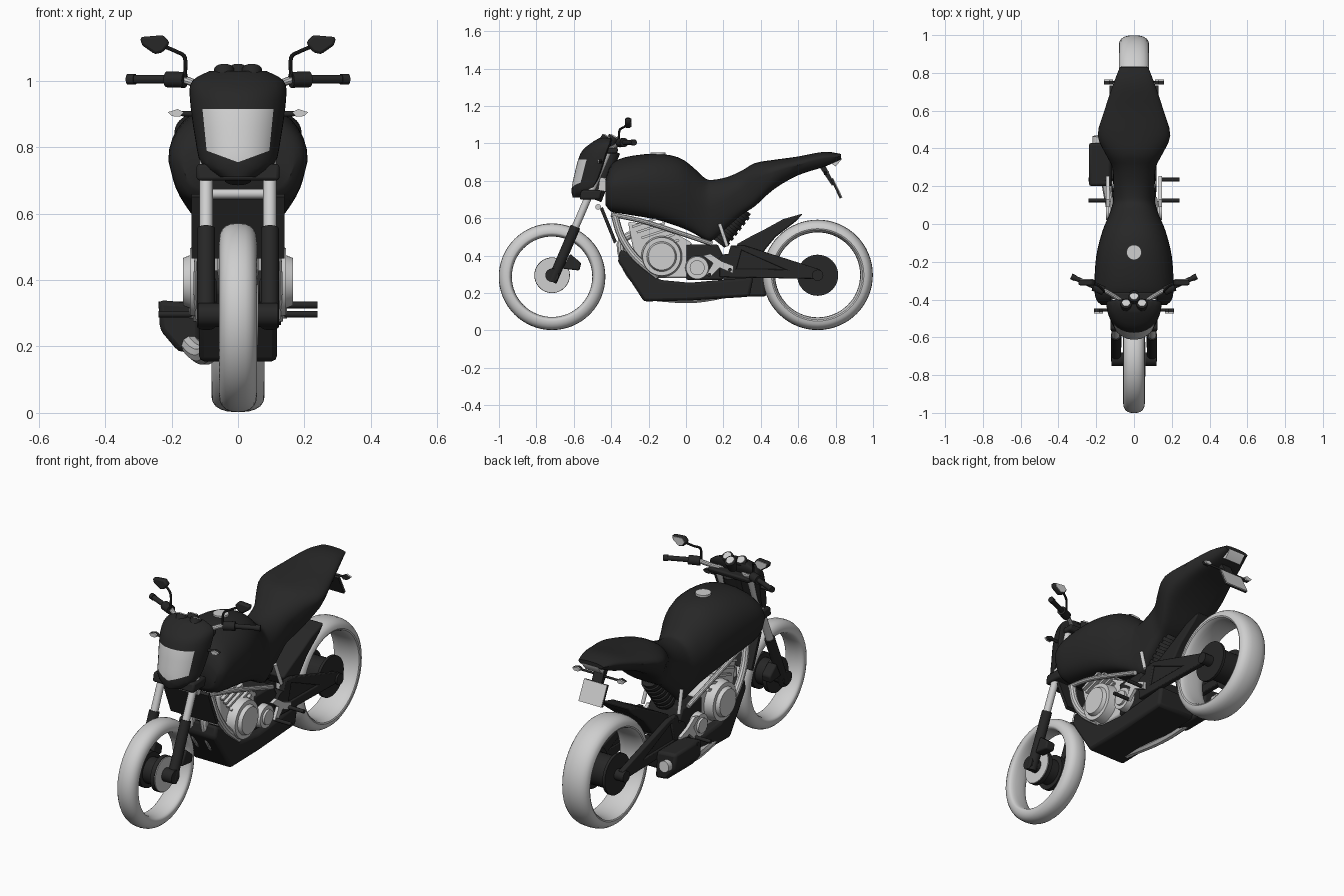
import bpy, bmesh, math
from mathutils import Vector

cube = bpy.data.objects.get("Cube")
if cube:
    bpy.data.objects.remove(cube, do_unlink=True)


def material(name, v):
    m = bpy.data.materials.new(name)
    m.use_nodes = True
    m.diffuse_color = (v, v, v, 1)
    m.node_tree.nodes["Principled BSDF"].inputs["Base Color"].default_value = (v, v, v, 1)
    return m


BLACK = material("black", 0.02)
LIGHT = material("light_grey", 0.62)
parts = []


def add(name, bm, *mats):
    bmesh.ops.recalc_face_normals(bm, faces=bm.faces)
    me = bpy.data.meshes.new(name)
    bm.to_mesh(me)
    bm.free()
    for m in mats:
        me.materials.append(m)
    ob = bpy.data.objects.new(name, me)
    bpy.context.collection.objects.link(ob)
    parts.append(ob)
    return ob


def skin(rings, closed=False):
    """Join rings of points with quads."""
    bm = bmesh.new()
    rows = [[bm.verts.new(p) for p in r] for r in rings]
    n = len(rows[0])
    pairs = list(zip(rows, rows[1:])) + ([(rows[-1], rows[0])] if closed else [])
    for a, b in pairs:
        for i in range(n):
            bm.faces.new((a[i], a[(i + 1) % n], b[(i + 1) % n], b[i]))
    if not closed:
        bm.faces.new(rows[0])
        bm.faces.new(rows[-1])
    return bm


def smooth_rows(rows, steps=3):
    """Catmull-Rom interpolation of section parameters."""
    out = []
    for i in range(len(rows) - 1):
        a, b, c, d = (rows[max(0, min(len(rows) - 1, i + k))] for k in (-1, 0, 1, 2))
        for s in range(steps):
            t = s / steps
            out.append([q + t / 2 * (r - p + t * (2 * p - 5 * q + 4 * r - u + t * (3 * (q - r) + u - p)))
                        for p, q, r, u in zip(a, b, c, d)])
    return out + [list(rows[-1])]


def power(v, e):
    return math.copysign(abs(v) ** e, v)


def angles(n):
    return [2 * math.pi * i / n for i in range(n)]


def cyl(name, p, q, r, mat, r2=None, n=24):
    p, q = Vector(p), Vector(q)
    rot = (q - p).to_track_quat('Z', 'Y')
    ring = lambda o, rad: [o + rot @ Vector((rad * math.cos(a), rad * math.sin(a), 0)) for a in angles(n)]
    return add(name, skin([ring(p, r), ring(q, r if r2 is None else r2)]), mat)


def prism(name, pts, lo, hi, mat, axis='x', bevel=0.0):
    put = (lambda t, p: (t, p[0], p[1])) if axis == 'x' else (lambda t, p: (p[0], t, p[1]))
    ob = add(name, skin([[put(t, p) for p in pts] for t in (lo, hi)]), mat)
    if bevel:
        mod = ob.modifiers.new("bevel", 'BEVEL')
        mod.width, mod.segments = bevel, 2
    return ob


def tube(name, pts, r, mat):
    cu = bpy.data.curves.new(name, 'CURVE')
    cu.dimensions, cu.bevel_depth, cu.bevel_resolution, cu.use_fill_caps = '3D', r, 3, True
    sp = cu.splines.new('POLY')
    pts = smooth_rows(pts, 5)
    sp.points.add(len(pts) - 1)
    for v, p in zip(sp.points, pts):
        v.co = (*p, 1)
    ob = bpy.data.objects.new(name, cu)
    bpy.context.collection.objects.link(ob)
    cu.materials.append(mat)
    bpy.ops.object.select_all(action='DESELECT')
    ob.select_set(True)
    bpy.context.view_layer.objects.active = ob
    bpy.ops.object.convert(target='MESH')
    parts.append(bpy.context.view_layer.objects.active)


def indicator(name, s, x, y, z, facing):
    """Pointed lamp: black shell with a light lens on its facing side."""
    shape = [(-0.024, 0.004), (-0.005, 0.013), (0.024, 0.004), (0.012, -0.008), (-0.012, -0.01)]
    pts = [(s * (x + a), z + b) for a, b in shape]
    prism(name + "_shell", pts, y, y - facing * 0.018, BLACK, 'y')
    prism(name + "_lens", pts, y, y + facing * 0.008, LIGHT, 'y')


# Tyres: rounded tread, flatter inner side
def tyre(name, y, r_out, r_in, w):
    rings = []
    for a in angles(64):
        ring = []
        for b in angles(20):
            c = power(math.cos(b), 0.9)
            rad = r_in + 0.02 + c * (r_out - r_in - 0.02 if c > 0 else 0.02)
            ring.append((w * power(math.sin(b), 0.8), y + rad * math.cos(a), r_out + 0.002 + rad * math.sin(a)))
        rings.append(ring)
    add(name, skin(rings, True), LIGHT)


FY, RY, HUB = -0.716, 0.704, 0.295
tyre("front_tyre", FY, 0.285, 0.215, 0.057)
tyre("rear_tyre", RY, 0.295, 0.227, 0.08)

# Hubs and discs
cyl("front_hub", (-0.055, FY, HUB), (0.05, FY, HUB), 0.07, BLACK)
for s in (-1, 1):
    cyl("front_disc", (s * 0.032, FY, HUB), (s * 0.056, FY, HUB), 0.095, BLACK, n=40)
    cyl("rear_disc", (s * 0.06, RY, HUB), (s * 0.075, RY, HUB), 0.11, BLACK, n=40)
cyl("front_disc_face", (0.056, FY, HUB), (0.061, FY, HUB), 0.092, LIGHT, n=40)
cyl("front_axle", (-0.12, FY, HUB), (0.12, FY, HUB), 0.036, BLACK)
cyl("rear_hub", (-0.07, RY, HUB), (0.07, RY, HUB), 0.085, BLACK)
cyl("rear_axle", (-0.13, RY, HUB), (0.13, RY, HUB), 0.03, BLACK)


# Front fork, with the legs raked back
def fork(s, z):
    return (s * 0.096, -0.70 + 0.43 * (z - 0.3), z)


for s in (-1, 1):
    cyl("fork_slider", fork(s, 0.26), fork(s, 0.555), 0.027, BLACK)
    cyl("fork_tube", fork(s, 0.55), fork(s, 0.98), 0.02, LIGHT)
    prism("brake_caliper", [(-0.66, 0.33), (-0.62, 0.41), (-0.56, 0.36), (-0.57, 0.32)],
          s * 0.065, s * 0.12, BLACK, bevel=0.008)
prism("lower_yoke", [(-0.57, 0.70), (-0.56, 0.75), (-0.45, 0.75), (-0.46, 0.70)], -0.125, 0.125, BLACK, bevel=0.01)
prism("upper_yoke", [(-0.46, 0.945), (-0.45, 0.975), (-0.36, 0.975), (-0.37, 0.945)], -0.125, 0.125, BLACK, bevel=0.01)
cyl("steering_head", (0, -0.49, 0.70), (0, -0.39, 0.96), 0.04, BLACK)
prism("frame_head", [(-0.47, 0.75), (-0.46, 0.82), (-0.36, 0.80), (-0.36, 0.73)], -0.07, 0.07, LIGHT)
cyl("cross_brace", (-0.09, -0.47, 0.66), (0.09, -0.47, 0.66), 0.015, LIGHT)
prism("radiator", [(-0.46, 0.65), (-0.445, 0.66), (-0.37, 0.475), (-0.385, 0.465)], -0.14, 0.14, BLACK)

# Headlight fairing, lofted upward, with the lens cut into its front
rings = []
for z, yf, yb, w in smooth_rows([(0.71, -0.605, -0.55, 0.055), (0.75, -0.612, -0.51, 0.11),
                                 (0.82, -0.60, -0.47, 0.128), (0.945, -0.565, -0.43, 0.145),
                                 (1.0, -0.51, -0.41, 0.138), (1.03, -0.46, -0.41, 0.085)]):
    rings.append([(w * power(math.cos(a), 0.95),
                   yb - math.sin(a) * ((yb - yf) if math.sin(a) > 0 else 0.012), z) for a in angles(40)])
bm = skin(rings)
cuts = [(Vector((0, 0, 0.915)), Vector((0, 0, -1)))]
for s in (-1, 1):
    cuts.append((Vector((s * 0.107, 0, 0.915)), Vector((-s, 0, 0.1))))
    cuts.append((Vector((0, 0, 0.755)), Vector((-s * 0.035, 0, 0.095))))
for co, no in cuts:
    bmesh.ops.bisect_plane(bm, geom=bm.verts[:] + bm.edges[:] + bm.faces[:], plane_co=co, plane_no=no)
bmesh.ops.recalc_face_normals(bm, faces=bm.faces)
for f in bm.faces:
    c = f.calc_center_median()
    if f.normal.y < -0.1 and all((c - co).dot(no) > 0 for co, no in cuts):
        f.material_index = 1
add("headlight_fairing", bm, BLACK, LIGHT)

# Gauges
for x, y in ((-0.042, -0.42), (0.042, -0.42), (0, -0.385)):
    cyl("gauge_pod", (x, y - 0.03, 0.99), (x, y, 1.035), 0.03, BLACK)
    cyl("gauge_dial", (x, y, 1.035), (x, y + 0.003, 1.04), 0.021, LIGHT)

# Tank, side panels, seat and tail as one lofted body: y, bottom, waist, top, half width
body = [(-0.43, 0.67, 0.75, 0.81, 0.17), (-0.40, 0.635, 0.76, 0.885, 0.20), (-0.33, 0.622, 0.76, 0.925, 0.21),
        (-0.17, 0.595, 0.76, 0.945, 0.20), (-0.04, 0.555, 0.74, 0.925, 0.168), (0.04, 0.52, 0.69, 0.87, 0.135),
        (0.10, 0.485, 0.66, 0.815, 0.115), (0.14, 0.48, 0.66, 0.805, 0.11), (0.22, 0.55, 0.70, 0.82, 0.11),
        (0.30, 0.62, 0.76, 0.855, 0.115), (0.37, 0.665, 0.81, 0.895, 0.15), (0.47, 0.755, 0.845, 0.912, 0.192),
        (0.60, 0.83, 0.885, 0.93, 0.157), (0.74, 0.875, 0.92, 0.955, 0.11), (0.83, 0.915, 0.93, 0.943, 0.075)]
rings = []
for y, zb, zm, zt, w in smooth_rows(body):
    ring = []
    for a in angles(36):
        c, s = math.cos(a), math.sin(a)
        if s >= 0:
            ring.append((w * power(c, 0.92), y, zm + (zt - zm) * power(s, 0.88)))
        else:
            t = power(-s, 0.5)
            ring.append((w * power(c, 0.35) * (1 - 0.15 * t), y, zm - (zm - zb) * t))
    rings.append(ring)
add("tank_and_seat", skin(rings), BLACK)
cyl("fuel_cap", (0, -0.15, 0.93), (0, -0.15, 0.952), 0.04, LIGHT, n=32)

# Tail light under the tail lip, plate hanger and number plate
prism("tail_light", [(0.78, 0.89), (0.81, 0.92), (0.832, 0.922), (0.83, 0.912), (0.80, 0.877)], -0.05, 0.05, LIGHT)
prism("plate_hanger", [(0.71, 0.88), (0.745, 0.88), (0.795, 0.78), (0.78, 0.775)], -0.03, 0.03, BLACK)
prism("plate_backing", [(0.772, 0.81), (0.783, 0.815), (0.833, 0.71), (0.822, 0.705)], -0.07, 0.07, BLACK)
prism("number_plate", [(0.783, 0.813), (0.787, 0.814), (0.837, 0.711), (0.833, 0.709)], -0.07, 0.07, LIGHT)
cyl("rear_indicator_bar", (-0.12, 0.75, 0.84), (0.12, 0.75, 0.84), 0.006, BLACK)

# Handlebar, mirrors and indicators
for s in (-1, 1):
    tube("handlebar", [(s * 0.05, -0.42, 0.965), (s * 0.10, -0.385, 0.98), (s * 0.16, -0.35, 1.003),
                       (s * 0.2, -0.335, 1.005)], 0.012, LIGHT)
    cyl("grip", (s * 0.18, -0.345, 1.005), (s * 0.33, -0.278, 1.005), 0.013, BLACK)
    cyl("grip_end", (s * 0.31, -0.287, 1.005), (s * 0.332, -0.277, 1.005), 0.016, BLACK)
    cyl("switch_cluster", (s * 0.16, -0.354, 1.003), (s * 0.215, -0.33, 1.005), 0.024, BLACK)
    tube("mirror_stem", [(s * 0.16, -0.36, 1.01), (s * 0.16, -0.355, 1.07), (s * 0.185, -0.33, 1.088),
                         (s * 0.225, -0.31, 1.105)], 0.006, BLACK)
    shape = [(0.205, 1.115), (0.225, 1.087), (0.25, 1.08), (0.29, 1.108), (0.295, 1.132), (0.225, 1.138)]
    prism("mirror_head", [(s * x, z) for x, z in shape], -0.325, -0.295, BLACK, 'y', 0.008)
    prism("mirror_glass", [(s * (0.25 + (x - 0.25) * 0.8), 1.112 + (z - 1.112) * 0.8) for x, z in shape],
          -0.297, -0.292, LIGHT, 'y')
    cyl("front_indicator_stem", (s * 0.12, -0.455, 0.90), (s * 0.18, -0.455, 0.902), 0.008, BLACK)
    indicator("front_indicator", s, 0.187, -0.466, 0.902, -1)
    indicator("rear_indicator", s, 0.135, 0.757, 0.84, 1)

# Engine block, fins and round covers
prism("engine_block", [(-0.31, 0.58), (-0.13, 0.56), (0.03, 0.47), (0.03, 0.28), (-0.2, 0.28), (-0.28, 0.42)],
      -0.095, 0.095, LIGHT, bevel=0.01)
prism("gearbox", [(0.0, 0.46), (0.17, 0.46), (0.2, 0.40), (0.2, 0.27), (0.0, 0.27)], -0.1, 0.1, BLACK, bevel=0.01)
for i in range(5):
    y, z = -0.29 + 0.025 * i, 0.56 - 0.03 * i
    prism("cooling_fin", [(y, z), (y + 0.15, z + 0.05), (y + 0.155, z + 0.038), (y + 0.005, z - 0.012)],
          -0.112, 0.112, LIGHT)
for s in (-1, 1):
    cyl("clutch_cover", (s * 0.08, -0.13, 0.395), (s * 0.145, -0.13, 0.395), 0.112, LIGHT, 0.102, 40)
    cyl("clutch_cap", (s * 0.145, -0.13, 0.395), (s * 0.165, -0.13, 0.395), 0.08, LIGHT, 0.072, 40)
    cyl("sprocket_cover", (s * 0.08, 0.06, 0.335), (s * 0.135, 0.06, 0.335), 0.066, LIGHT, 0.06, 32)
    cyl("sprocket_cap", (s * 0.135, 0.06, 0.335), (s * 0.147, 0.06, 0.335), 0.04, LIGHT, n=32)
    # Frame
    tube("frame_spar", [(s * 0.10, -0.40, 0.62), (s * 0.115, -0.2, 0.575), (s * 0.11, 0.14, 0.462)], 0.013, LIGHT)
    tube("down_tube", [(s * 0.10, -0.38, 0.61), (s * 0.11, -0.345, 0.50), (s * 0.115, -0.27, 0.39),
                       (s * 0.11, -0.15, 0.29)], 0.02, LIGHT)
    tube("header_pipe", [(s * 0.04, -0.28, 0.52), (s * 0.04, -0.35, 0.46), (s * 0.04, -0.30, 0.30),
                         (s * 0.03, -0.17, 0.19)], 0.022, LIGHT)
    # Foot pegs and their bracket plate
    prism("peg_bracket", [(0.09, 0.40), (0.13, 0.41), (0.19, 0.37), (0.255, 0.345), (0.25, 0.305), (0.18, 0.335),
                          (0.13, 0.285), (0.11, 0.30), (0.145, 0.36)], s * 0.13, s * 0.148, LIGHT)
    for y, z in ((0.235, 0.325), (0.125, 0.297)):
        cyl("foot_peg", (s * 0.14, y, z), (s * 0.24, y, z), 0.01, BLACK, n=12)
    cyl("subframe_rod", (s * 0.10, 0.18, 0.57), (s * 0.11, 0.22, 0.45), 0.01, LIGHT, n=12)

    # Swing arm: two tapered beams, front post and a recessed web between them
    arm = [[(0.18, 0.285), (0.18, 0.33), (0.70, 0.325), (0.73, 0.295), (0.70, 0.275)],
           [(0.24, 0.455), (0.31, 0.455), (0.72, 0.325), (0.70, 0.285), (0.60, 0.295)],
           [(0.24, 0.455), (0.30, 0.44), (0.26, 0.29), (0.19, 0.29)]]
    for pts in arm:
        prism("swing_arm", pts, s * 0.09, s * 0.12, BLACK, bevel=0.005)
    prism("swing_arm_web", [(0.24, 0.44), (0.30, 0.44), (0.62, 0.32), (0.22, 0.30)], s * 0.095, s * 0.11, BLACK)
cyl("swing_pivot", (-0.12, 0.22, 0.36), (0.12, 0.22, 0.36), 0.05, BLACK)

# Rear shock with coils
cyl("shock_body", (0, 0.17, 0.47), (0, 0.31, 0.65), 0.046, BLACK)
for i in range(6):
    y, z = 0.18 + 0.021 * i, 0.485 + 0.027 * i
    cyl("shock_coil", (0, y, z), (0, y + 0.012, z + 0.0155), 0.056, BLACK)

# Rear hugger, belly pan and exhaust
prism("rear_hugger", [(0.27, 0.46), (0.36, 0.51), (0.42, 0.54), (0.52, 0.595), (0.625, 0.625), (0.59, 0.585),
                      (0.48, 0.50), (0.43, 0.44), (0.40, 0.40), (0.30, 0.40)], -0.088, 0.088, BLACK, bevel=0.008)
prism("belly_pan", [(-0.35, 0.435), (-0.365, 0.37), (-0.225, 0.155), (0.02, 0.16), (0.34, 0.18), (0.36, 0.285),
                    (0.02, 0.255), (-0.14, 0.27), (-0.28, 0.40)], -0.117, 0.117, BLACK, bevel=0.015)
tube("exhaust_pipe", [(-0.08, -0.16, 0.185), (-0.10, 0.0, 0.174), (-0.125, 0.12, 0.185), (-0.15, 0.26, 0.215)],
     0.03, LIGHT)
prism("muffler", [(-0.24, 0.34), (-0.235, 0.25), (-0.18, 0.185), (-0.11, 0.18), (-0.12, 0.33)],
      0.20, 0.43, BLACK, 'y', 0.015)
cyl("muffler_tip", (-0.19, 0.42, 0.27), (-0.19, 0.465, 0.275), 0.03, LIGHT)

# Smooth shading with sharp edges kept
bpy.ops.object.select_all(action='DESELECT')
for ob in parts:
    ob.select_set(True)
bpy.context.view_layer.objects.active = parts[0]
bpy.ops.object.shade_smooth_by_angle(angle=math.radians(35))
